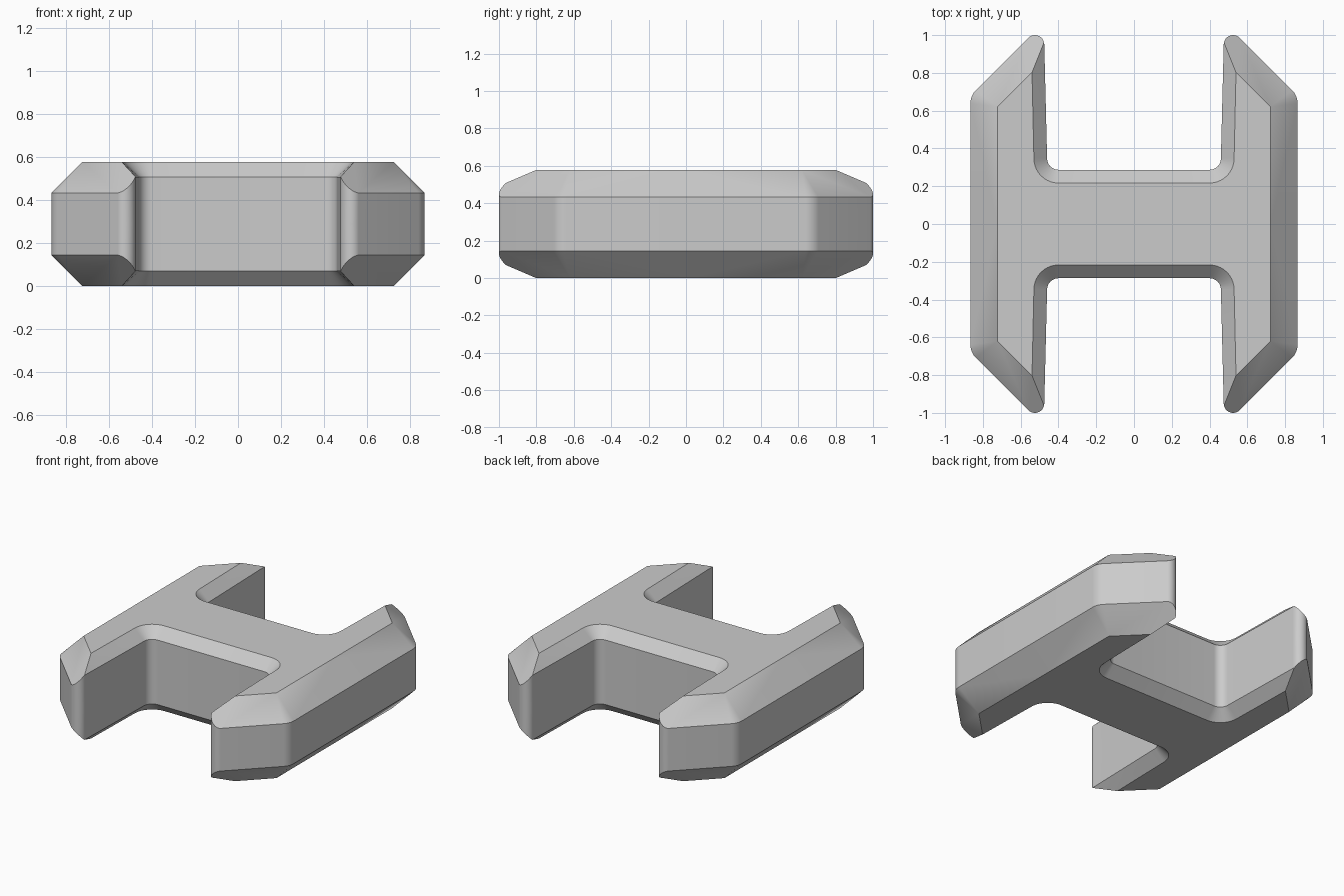
import bpy, bmesh
from math import sin, cos, radians, sqrt
from mathutils import Vector

if "Cube" in bpy.data.objects:
    bpy.data.objects.remove(bpy.data.objects["Cube"], do_unlink=True)

HALF = 0.2885           # half of the total height
IN_CH, OUT_CH = 0.07, 0.144   # inner and outer 45 degree chamfers


def arc(cx, cy, r, a0, a1, steps):
    angles = [radians(a0 + (a1 - a0) * i / steps) for i in range(steps + 1)]
    return [Vector((cx + r * cos(a), cy + r * sin(a))) for a in angles]


# One quarter of the outline: stations of (wall point, wall top height, flat top point)
stations = []
inner_z, outer_z = HALF - IN_CH, HALF - OUT_CH

# Web edge and inside fillet
stations.append((Vector((0, 0.287)), inner_z, Vector((0, 0.217))))
fillet = zip(arc(0.40, 0.347, 0.06, -90, 0, 10), arc(0.40, 0.347, 0.13, -90, 0, 10))
stations += [(w, inner_z, t) for w, t in fillet]

# Rounded prong tip, where the inner and diagonal chamfers meet in a crease
tip_r, tip_c = 0.05, (0.525, 0.95)
diagonal = sum(tip_c) + tip_r * sqrt(2)
tip_top = Vector((0.54, diagonal - OUT_CH * sqrt(2) - 0.54))
for p in arc(*tip_c, tip_r, 180, 45, 20):
    z = min(inner_z + p.x - (tip_c[0] - tip_r),
            outer_z + (diagonal - p.x - p.y) / sqrt(2))
    stations.append((p, z, tip_top))

# Rounded outer corner and the long side
side = 0.866
side_top = Vector((side - OUT_CH, diagonal - OUT_CH * sqrt(2) - side + OUT_CH))
corner_r = 0.1
cx = side - corner_r
cy = diagonal - corner_r * sqrt(2) - cx
stations += [(p, outer_z, side_top) for p in arc(cx, cy, corner_r, 45, 0, 8)]
stations.append((Vector((side, 0)), outer_z, Vector((side_top.x, 0))))

# Build the upper quarter
bm = bmesh.new()
cache = {}


def vert(p, z):
    key = (round(p.x, 5), round(p.y, 5), round(z, 5))
    if key not in cache:
        cache[key] = bm.verts.new(key)
    return cache[key]


def face(verts):
    verts = list(dict.fromkeys(verts))
    if len(verts) > 2:
        bm.faces.new(verts)


for (w0, z0, t0), (w1, z1, t1) in zip(stations, stations[1:]):
    face([vert(w0, 0), vert(w0, z0), vert(w1, z1), vert(w1, 0)])
    face([vert(w0, z0), vert(t0, HALF), vert(t1, HALF), vert(w1, z1)])
face([vert(Vector((0, 0)), HALF)] + [vert(s[2], HALF) for s in reversed(stations)])
bmesh.ops.recalc_face_normals(bm, faces=bm.faces)
top = max(bm.faces, key=lambda f: f.calc_area() * f.normal.z ** 2)
if top.normal.z < 0:
    bmesh.ops.reverse_faces(bm, faces=bm.faces)

mesh = bpy.data.meshes.new("h_block")
bm.to_mesh(mesh)
bm.free()
block = bpy.data.objects.new("h_block", mesh)
bpy.context.collection.objects.link(block)
block.location.z = HALF

# Plain grey
grey = bpy.data.materials.new("grey")
grey.use_nodes = True
colour = (0.6, 0.6, 0.6, 1)
grey.diffuse_color = colour
grey.node_tree.nodes["Principled BSDF"].inputs["Base Color"].default_value = colour
mesh.materials.append(grey)

# Smooth the rounds, keep the chamfer edges sharp
bpy.ops.object.select_all(action="DESELECT")
block.select_set(True)
bpy.context.view_layer.objects.active = block
bpy.ops.object.shade_smooth_by_angle(angle=radians(25))

# Mirror to all four quarters and the underside
mirror = block.modifiers.new("mirror", "MIRROR")
mirror.use_axis = (True, True, True)
mirror.merge_threshold = 0.0005
